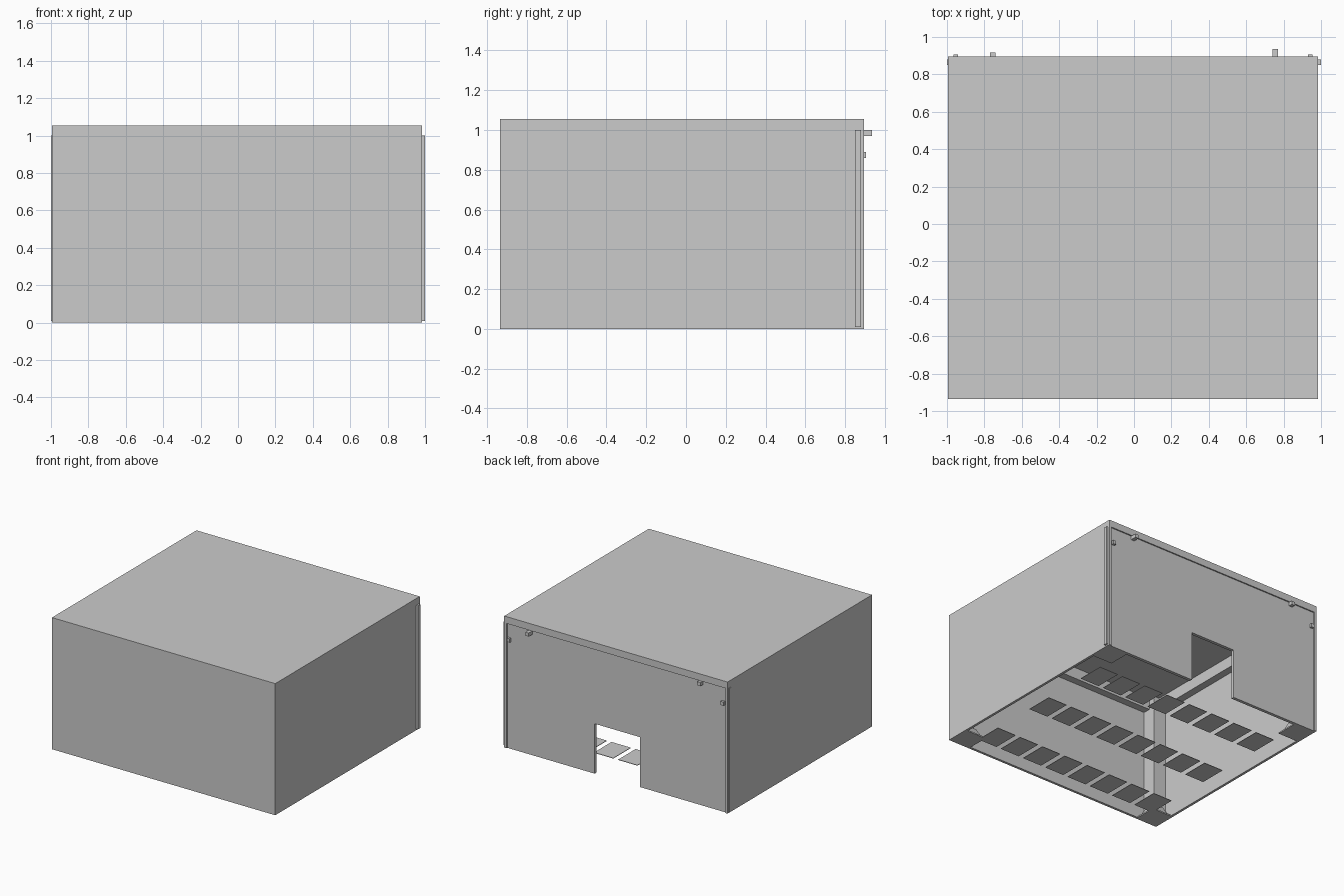
import bpy, bmesh, math
from mathutils import Matrix, Vector

if "Cube" in bpy.data.objects:
    bpy.data.objects.remove(bpy.data.objects["Cube"])

X0, X1, Y0, Y1 = -0.995, 0.985, -0.935, 0.895
T = 0.02  # wall thickness
WALL_TOP, ROOF_TOP = 1.0, 1.055


def finish(name, bm):
    mesh = bpy.data.meshes.new(name)
    bm.to_mesh(mesh)
    bm.free()
    ob = bpy.data.objects.new(name, mesh)
    bpy.context.collection.objects.link(ob)
    return ob


def add_box(bm, x0, x1, y0, y1, z0, z1):
    mid = Vector(((x0 + x1) / 2, (y0 + y1) / 2, (z0 + z1) / 2))
    size = Matrix.Diagonal((x1 - x0, y1 - y0, z1 - z0, 1))
    bmesh.ops.create_cube(bm, size=1, matrix=Matrix.Translation(mid) @ size)


def boxes(name, *dims):
    bm = bmesh.new()
    for d in dims:
        add_box(bm, *d)
    return finish(name, bm)


# Roof slab
boxes("roof", (X0, X1, Y0, Y1, WALL_TOP, ROOF_TOP))

# Plain walls
boxes("front_wall", (X0, X1, Y0, Y0 + T, 0, WALL_TOP))
boxes("left_wall", (X0, X0 + T, Y0 + T, Y1, 0, WALL_TOP))
boxes("right_wall", (X1 - T, X1, Y0 + T, Y1, 0, WALL_TOP))

# Back wall with doorway: extruded outline, slightly recessed
bm = bmesh.new()
xa, xb = X0 + T, X1 - T
outline = [(xa, 0), (-0.21, 0), (-0.21, 0.4), (0.19, 0.4), (0.19, 0),
           (xb, 0), (xb, WALL_TOP), (xa, WALL_TOP)]
face = bm.faces.new([bm.verts.new((x, 0.86, z)) for x, z in outline])
ext = bmesh.ops.extrude_face_region(bm, geom=[face])
bmesh.ops.translate(bm, vec=(0, 0.025, 0),
                    verts=[v for v in ext["geom"] if isinstance(v, bmesh.types.BMVert)])
bmesh.ops.recalc_face_normals(bm, faces=bm.faces)
finish("back_wall", bm)

# Outer side strips near the back edge
boxes("side_strips", (X1, 1.0, 0.85, 0.88, 0.01, WALL_TOP),
      (-1.0, X0, 0.85, 0.88, 0.01, WALL_TOP))

# Brackets on the back wall
boxes("upper_brackets", (0.74, 0.77, 0.885, 0.935, 0.97, 0.999),
      (-0.77, -0.74, 0.885, 0.917, 0.97, 0.999))
boxes("side_brackets", (0.93, 0.955, 0.885, 0.905, 0.86, 0.89),
      (-0.965, -0.94, 0.885, 0.905, 0.86, 0.89))

# Corner posts, tapered feet and base plates
P = 0.11
posts, feet, plates = bmesh.new(), bmesh.new(), bmesh.new()
for x, sx in ((X0 + T, 1), (X1 - T, -1)):
    for y, sy in ((Y0 + T, 1), (0.86, -1)):
        px, py = sorted((x, x + sx * P)), sorted((y, y + sy * P))
        add_box(posts, *px, *py, 0.01, WALL_TOP)
        bx, by = sorted((x, x + sx * 0.17)), sorted((y, y + sy * 0.17))
        add_box(plates, *bx, *by, 0, 0.01)
        at = Matrix.Translation((x + sx * 0.076, y + sy * 0.076, 0.045))
        bmesh.ops.create_cone(feet, cap_ends=True, segments=4,
                              radius1=0.075 * math.sqrt(2), radius2=0.045 * math.sqrt(2),
                              depth=0.07, matrix=at @ Matrix.Rotation(math.pi / 4, 4, "Z"))
finish("corner_posts", posts)
finish("post_feet", feet)
finish("base_plates", plates)

# Edge beams under the roof
B, Z = 0.06, 0.91
ix0, ix1, iy0, iy1 = X0 + T, X1 - T, Y0 + T, 0.86
boxes("roof_beams",
      (ix0 + P, ix1 - P, iy0, iy0 + B, Z, WALL_TOP), (ix0 + P, ix1 - P, iy1 - B, iy1, Z, WALL_TOP),
      (ix0, ix0 + B, iy0 + P, iy1 - P, Z, WALL_TOP), (ix1 - B, ix1, iy0 + P, iy1 - P, Z, WALL_TOP))

# Three rows of thin floor plates
bm = bmesh.new()
for y in (-0.68, -0.1, 0.485):
    for i in range(8):
        x = -0.007 + (i - 3.5) * 0.213
        add_box(bm, x - 0.085, x + 0.085, y - 0.11, y + 0.11, 0, 0.004)
finish("floor_plates", bm)
